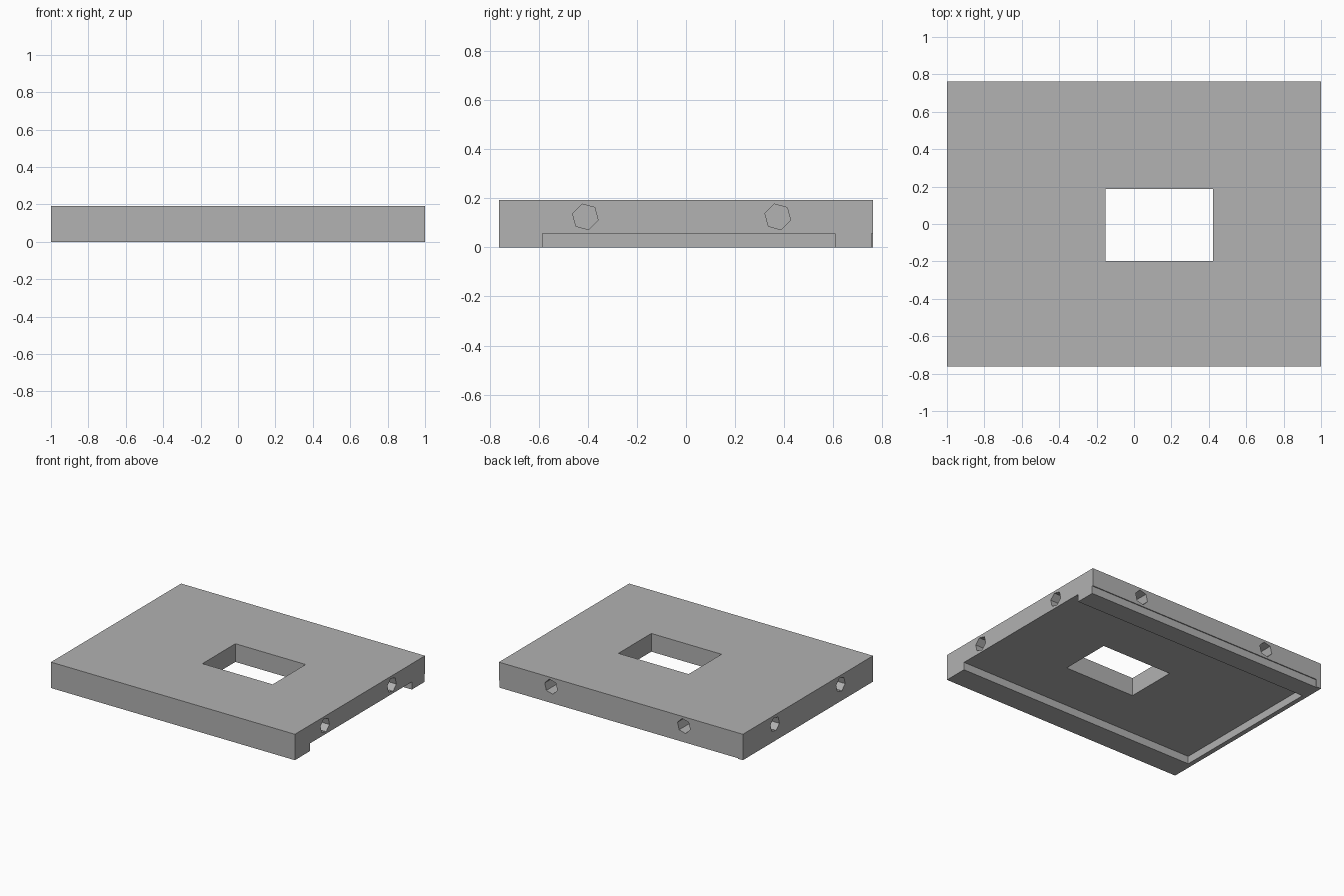
import bpy
from math import radians
from mathutils import Matrix, Vector

cube = bpy.data.objects.get("Cube")
if cube:
    bpy.data.objects.remove(cube, do_unlink=True)

HALF_Y, HEIGHT = 0.762, 0.192
STEP = 0.057            # depth of the cuts on the underside
HOLE_Z, HOLE_R, HOLE_DEPTH = 0.124, 0.054, 0.2

grey = bpy.data.materials.new("plain grey")
grey.use_nodes = True
colour = (0.445, 0.445, 0.445, 1)
grey.diffuse_color = colour
grey.node_tree.nodes["Principled BSDF"].inputs["Base Color"].default_value = colour


def box(name, low, high):
    low, high = Vector(low), Vector(high)
    bpy.ops.mesh.primitive_cube_add(size=1)
    obj = bpy.context.object
    obj.name = name
    obj.data.transform(Matrix.Translation((low + high) / 2) @ Matrix.Diagonal((high - low).to_4d()))
    obj.data.materials.append(grey)
    return obj


def hex_hole(name, mouth, outward):
    """Six-sided cutter lying along the outward direction, centred on the hole mouth."""
    bpy.ops.mesh.primitive_cylinder_add(vertices=6, radius=HOLE_R, depth=2 * HOLE_DEPTH)
    obj = bpy.context.object
    obj.name = name
    out, up = Vector(outward), Vector((0, 0, 1))
    side = up.cross(out)
    turn = Matrix((side, up, out)).transposed().to_4x4()
    obj.data.transform(Matrix.Translation(mouth) @ turn @ Matrix.Rotation(radians(15), 4, "Z"))
    obj.data.materials.append(grey)
    return obj


# Main slab
plate = box("base_plate", (-1, -HALF_Y, 0), (1, HALF_Y, HEIGHT))

# Window, underside recess open on one end, shallow rebate along the back
cutters = [
    box("window_cutter", (-0.153, -0.198, -0.1), (0.423, 0.188, 0.3)),
    box("recess_cutter", (-0.965, -0.584, -0.1), (1.1, 0.608, STEP)),
    box("rebate_cutter", (-0.96, 0.755, -0.1), (1.1, 0.9, STEP)),
]

# Blind screw holes in both ends and the back
for y in (-0.41, 0.374):
    cutters.append(hex_hole("left_hole_cutter", (1, y, HOLE_Z), (1, 0, 0)))
for y in (-0.383, 0.387):
    cutters.append(hex_hole("right_hole_cutter", (-1, y, HOLE_Z), (-1, 0, 0)))
for x in (-0.516, 0.573):
    cutters.append(hex_hole("back_hole_cutter", (x, HALF_Y, HOLE_Z), (0, 1, 0)))

# Cut everything out of the slab
bpy.ops.object.select_all(action="DESELECT")
plate.select_set(True)
bpy.context.view_layer.objects.active = plate
for cutter in cutters:
    cut = plate.modifiers.new(cutter.name, "BOOLEAN")
    cut.operation, cut.solver, cut.object = "DIFFERENCE", "EXACT", cutter
    bpy.ops.object.modifier_apply(modifier=cut.name)
    bpy.data.objects.remove(cutter, do_unlink=True)
